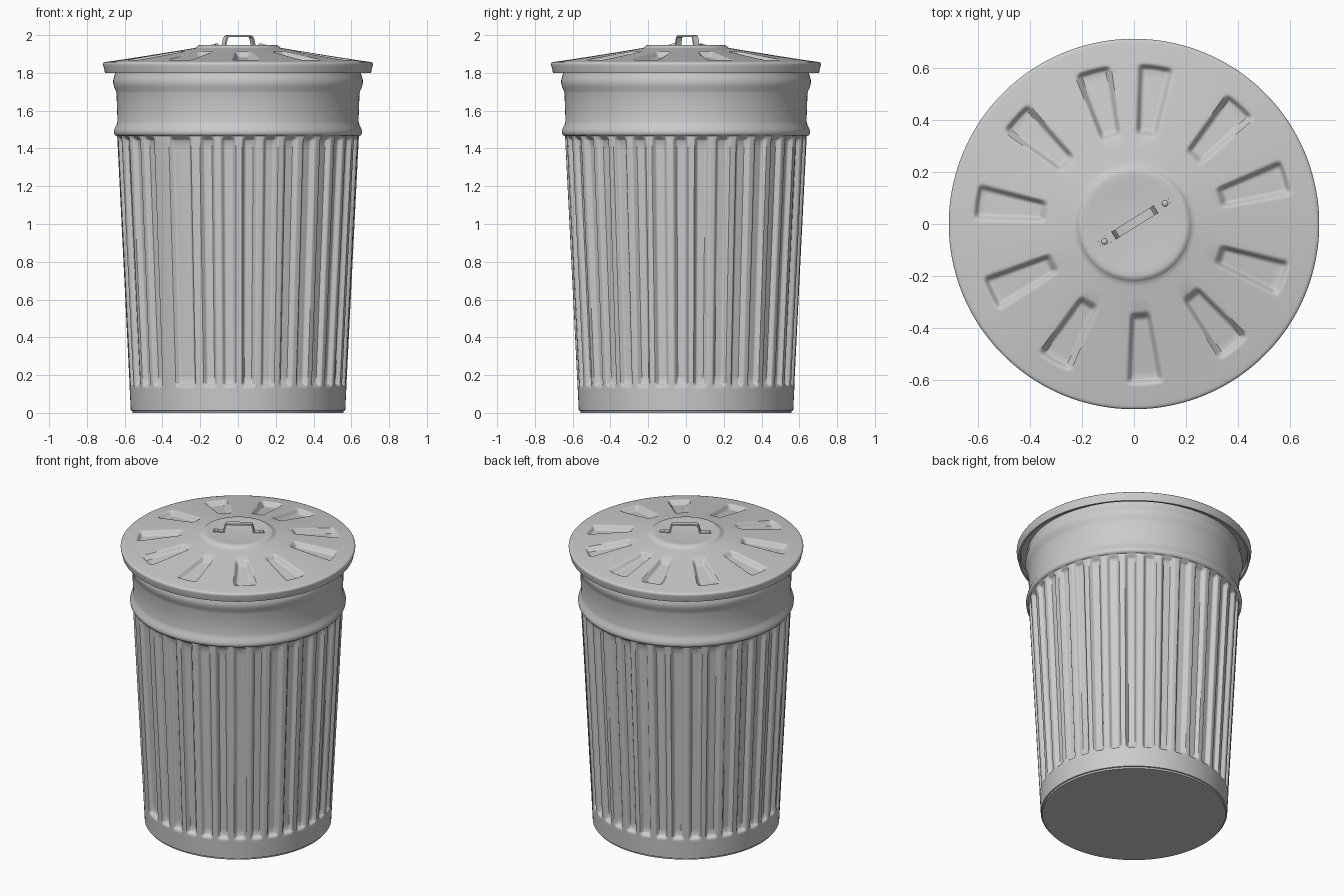
import bpy, bmesh, math
from mathutils import Matrix, Vector

cube = bpy.data.objects.get("Cube")
if cube:
    bpy.data.objects.remove(cube)

metal = bpy.data.materials.new("galvanised grey")
metal.use_nodes = True
GREY = (0.6, 0.6, 0.6, 1)
metal.diffuse_color = GREY
metal.node_tree.nodes["Principled BSDF"].inputs["Base Color"].default_value = GREY


def finish(name, bm, angle=40):
    """Turn a bmesh into a smooth-shaded metal object."""
    bmesh.ops.recalc_face_normals(bm, faces=bm.faces)
    mesh = bpy.data.meshes.new(name)
    bm.to_mesh(mesh)
    bm.free()
    mesh.materials.append(metal)
    ob = bpy.data.objects.new(name, mesh)
    bpy.context.collection.objects.link(ob)
    bpy.ops.object.select_all(action='DESELECT')
    ob.select_set(True)
    bpy.context.view_layer.objects.active = ob
    bpy.ops.object.shade_smooth_by_angle(angle=math.radians(angle))
    return ob


def revolve(bm, profile, n, relief, cap_start=False, cap_end=False):
    """Lathe a profile; relief(angle, r, z) moves each point."""
    rings = []
    for r, z in profile:
        ring = []
        for i in range(n):
            a = 2 * math.pi * i / n
            rr, zz = relief(math.degrees(a), r, z)
            ring.append(bm.verts.new((rr * math.cos(a), rr * math.sin(a), zz)))
        rings.append(ring)
    for lo, hi in zip(rings, rings[1:]):
        for i in range(n):
            j = (i + 1) % n
            bm.faces.new((lo[i], lo[j], hi[j], hi[i]))
    if cap_start:
        bm.faces.new(rings[0])
    if cap_end:
        bm.faces.new(rings[-1])


def smooth(a, b, x):
    t = max(0.0, min(1.0, (x - a) / (b - a)))
    return t * t * (3 - 2 * t)


def angle_gap(a, b):
    return abs((a - b + 180) % 360 - 180)


# Body: tapered can with recessed flutes, beaded collar above
PITCH = 10.23
flutes = [(255.1 + PITCH * k, 3.4) for k in range(33)] + [(241.0, 5.8)]


def flute_relief(a, r, z):
    rise = smooth(0.138, 0.16, z) * (1 - smooth(1.44, 1.466, z))
    if rise == 0:
        return r, z
    cut = max(1 - smooth(w - 1.6, w + 0.4, angle_gap(a, c)) for c, w in flutes)
    return r - 0.024 * rise * cut, z


def wall(z):
    return 0.567 + 0.073 * z / 1.46


levels = [0.012, 0.07, 0.125, 0.138, 0.144, 0.149, 0.154, 0.16, 0.2, 0.45,
          0.8, 1.15, 1.4, 1.44, 1.447, 1.453, 1.459, 1.466]
body = [(0.558, 0.0), (0.560, 0.010)] + [(wall(z), z) for z in levels]
body += [(0.650, 1.469), (0.656, 1.478), (0.657, 1.49), (0.653, 1.505),
         (0.643, 1.525), (0.638, 1.545), (0.641, 1.62), (0.643, 1.69),
         (0.647, 1.705), (0.656, 1.725), (0.661, 1.745), (0.661, 1.76),
         (0.656, 1.78), (0.651, 1.795), (0.650, 1.825)]
bm = bmesh.new()
revolve(bm, body, 720, flute_relief, cap_start=True)
finish("can_body", bm)

# Lid: shallow cone with eleven pressed dents and a dished centre
dents = [17, 48, 82, 105, 138, 172, 206, 240, 274, 309, 340]


def dent_relief(a, r, z):
    if not 0.3 < r < 0.65 or z < 1.84:
        return r, z
    along = smooth(0.335, 0.37, r) * (1 - smooth(0.595, 0.622, r))
    half = 0.040 + 0.026 * (r - 0.36) / 0.24
    gap = min(angle_gap(a, c) for c in dents)
    side = math.radians(gap) * r
    return r, z - 0.028 * along * (1 - smooth(half - 0.02, half + 0.006, side))


def cone(r):
    t = (0.70 - r) / 0.46
    return 1.858 + 0.072 * t ** 1.05


lid = [(0.672, 1.828), (0.688, 1.825), (0.692, 1.80), (0.704, 1.80),
       (0.707, 1.812), (0.714, 1.842), (0.714, 1.850), (0.709, 1.856), (0.70, 1.858)]
lid += [(r, cone(r)) for r in (0.66, 0.63)]
lid += [(0.622 - 0.0055 * k, cone(0.622 - 0.0055 * k)) for k in range(6)]
lid += [(0.57 - 0.04 * k, cone(0.57 - 0.04 * k)) for k in range(5)]
lid += [(0.376 - 0.007 * k, cone(0.376 - 0.007 * k)) for k in range(7)]
lid += [(0.28, cone(0.28)), (0.24, 1.930), (0.225, 1.933), (0.218, 1.939),
        (0.21, 1.946), (0.20, 1.948), (0.18, 1.947), (0.12, 1.942), (0.05, 1.939)]
bm = bmesh.new()
revolve(bm, lid, 480, dent_relief, cap_start=True, cap_end=True)
finish("lid", bm)

# Handle: bent flat strap with two feet, set diagonally on the lid
PLACE = Matrix.Translation((0.003, 0.006, 0)) @ Matrix.Rotation(math.radians(32), 4, 'Z')
WIDTH, THICK = 0.034, 0.009
half_path = [(0.158, 1.945), (0.097, 1.942), (0.091, 1.946), (0.083, 1.980),
             (0.077, 1.991), (0.067, 1.9955)]
path = [Vector((-x, z)) for x, z in half_path] + [Vector(p) for p in reversed(half_path)]
bm = bmesh.new()
sections = []
for i, p in enumerate(path):
    d = (path[min(i + 1, len(path) - 1)] - path[max(i - 1, 0)]).normalized()
    normal = Vector((-d.y, d.x)) * THICK / 2
    sections.append([bm.verts.new(PLACE @ Vector((q.x, y, q.y)))
                     for q, y in ((p + normal, -WIDTH / 2), (p + normal, WIDTH / 2),
                                  (p - normal, WIDTH / 2), (p - normal, -WIDTH / 2))])
for s, t in zip(sections, sections[1:]):
    for k in range(4):
        m = (k + 1) % 4
        bm.faces.new((s[k], s[m], t[m], t[k]))
bm.faces.new(sections[0])
bm.faces.new(sections[-1])
finish("lid_handle", bm, 30)

# Rivets holding the handle feet
for side, name in ((-1, "right_rivet"), (1, "left_rivet")):
    bm = bmesh.new()
    bmesh.ops.create_uvsphere(bm, u_segments=16, v_segments=8, radius=0.012,
                              matrix=PLACE @ Matrix.Translation((0.138 * side, 0, 1.948))
                              @ Matrix.Diagonal((1, 1, 0.7, 1)))
    finish(name, bm)
